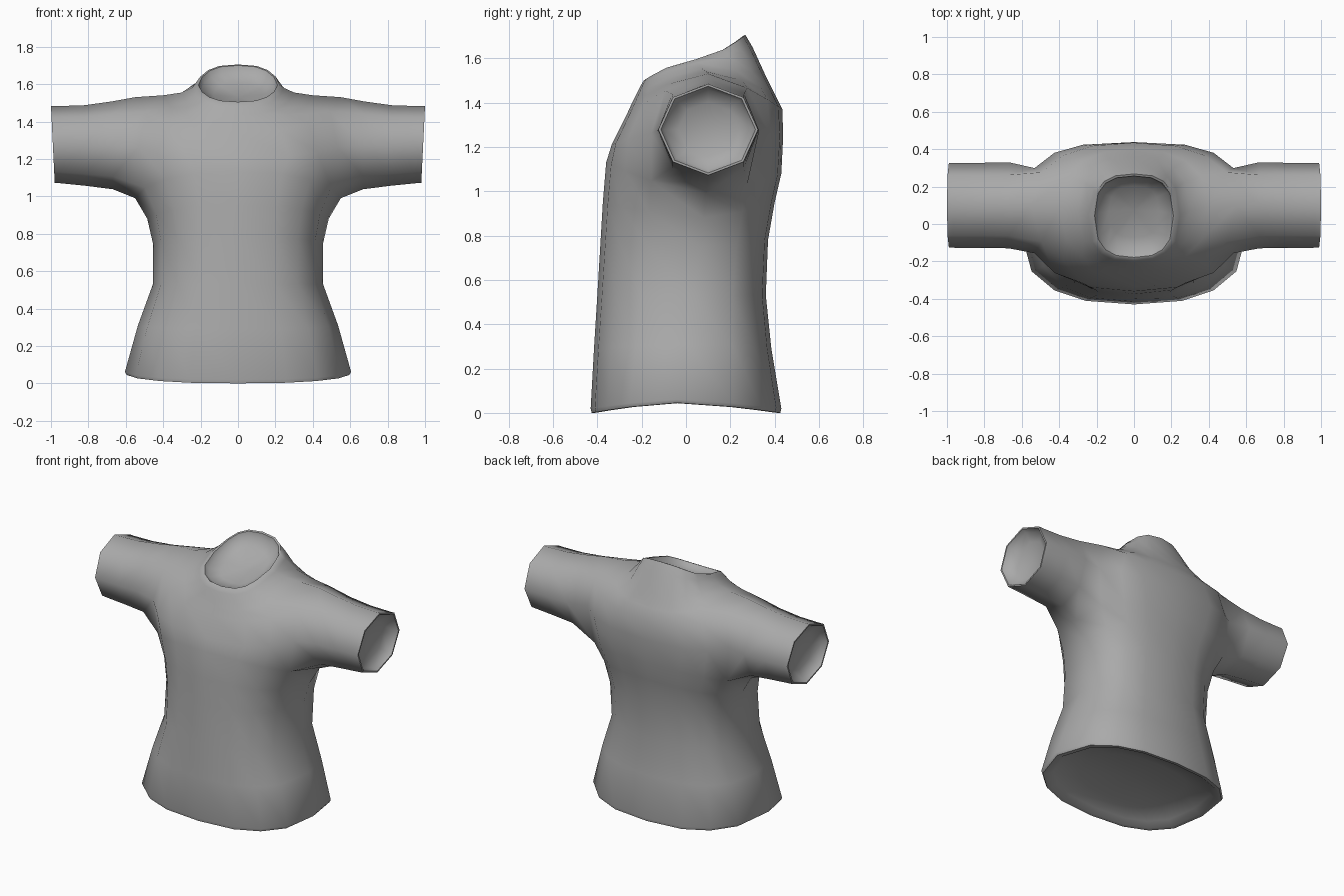
import bpy, bmesh
from math import sin, cos, radians, pi
from mathutils import Vector

if "Cube" in bpy.data.objects:
    bpy.data.objects.remove(bpy.data.objects["Cube"])

# Fabric colour
fabric = bpy.data.materials.new("grey fabric")
fabric.use_nodes = True
grey = (0.4, 0.4, 0.4, 1)
fabric.diffuse_color = grey
bsdf = fabric.node_tree.nodes["Principled BSDF"]
bsdf.inputs["Base Color"].default_value = grey
bsdf.inputs["Roughness"].default_value = 0.8

# Ring angles: tight at front and back, with wide side columns for the armholes
quarter = [0, 28, 50, 70, 90]
half = quarter + [180 - a for a in quarter[-2::-1]]
angles = [radians(a) for a in half + [a + 180 for a in half[1:-1]]]
COUNT = len(angles)

# Torso rings: side x, side y, side z, front y, front z, back y, back z, roundness
torso = [
    (0.595, -0.04, 0.045, -0.425, 0.0, 0.425, 0.0, 0.8),
    (0.605, -0.04, 0.06, -0.43, 0.02, 0.43, 0.02, 0.8),
    (0.535, 0.0, 0.31, -0.415, 0.29, 0.385, 0.29, 0.8),
    (0.455, 0.03, 0.53, -0.40, 0.53, 0.36, 0.53, 0.8),
    (0.455, 0.06, 0.75, -0.385, 0.78, 0.37, 0.78, 0.8),
    (0.485, 0.08, 0.88, -0.375, 0.95, 0.40, 0.95, 0.8),
    (0.55, 0.09, 0.99, -0.36, 1.13, 0.43, 1.08, 0.8),
    (0.58, 0.10, 1.30, -0.335, 1.21, 0.438, 1.24, 0.7),
    (0.55, 0.10, 1.53, -0.27, 1.34, 0.435, 1.37, 0.85),
    (0.40, 0.09, 1.54, -0.245, 1.395, 0.40, 1.44, 0.85),
    (0.30, 0.07, 1.555, -0.225, 1.435, 0.355, 1.53, 0.8),
    (0.245, 0.05, 1.58, -0.205, 1.475, 0.30, 1.65, 0.75),
    (0.222, 0.045, 1.595, -0.19, 1.50, 0.268, 1.705, 0.75),
]
HOLE = 6  # first of the two bands the armholes are cut from

bm = bmesh.new()


def power(value, exponent):
    return abs(value) ** exponent * (1 if value > 0 else -1)


def torso_ring(sx, sy, sz, fy, fz, by, bz, roundness):
    ring = []
    for a in angles:
        s = sin(a)
        end_y, end_z = (fy, fz) if s > 0 else (by, bz)
        x = sx * power(cos(a), roundness)
        y = sy + (end_y - sy) * abs(s) ** roundness
        z = sz + (end_z - sz) * abs(s) ** 1.2
        ring.append(bm.verts.new((x, y, z)))
    return ring


def bridge(lower, upper, skip=()):
    n = len(lower)
    for i in range(n):
        if i not in skip:
            j = (i + 1) % n
            bm.faces.new((lower[i], lower[j], upper[j], upper[i]))


# Thin rim and shallow hollow that closes an opening
def hollow(loop, inward):
    inward = Vector(inward).normalized()
    points = [v.co.copy() for v in loop]
    centre = sum(points, Vector()) / len(points)
    for scale, depth in ((0.95, 0), (0.88, 0.03), (0.6, 0.06)):
        ring = [bm.verts.new(centre.lerp(p, scale) + inward * depth) for p in points]
        bridge(loop, ring)
        loop = ring
    tip = bm.verts.new(centre + inward * 0.075)
    for i, v in enumerate(loop):
        bm.faces.new((v, loop[(i + 1) % len(loop)], tip))


# Torso with armholes left open
rings = [torso_ring(*row) for row in torso]
side_columns = (0, COUNT - 1, COUNT // 2, COUNT // 2 - 1)
for k in range(len(rings) - 1):
    bridge(rings[k], rings[k + 1],
           side_columns if k in (HOLE, HOLE + 1) else ())
hollow(rings[0], (0, 0, 1))
hollow(rings[-1], (0, 0.43, -0.9))

# Sleeves: x, centre z, y radius, z radius
sleeve = [(0.67, 1.273, 0.23, 0.235), (0.82, 1.272, 0.227, 0.215),
          (0.96, 1.276, 0.227, 0.206), (0.99, 1.278, 0.225, 0.206)]
low, mid, top = rings[HOLE:HOLE + 3]
for side, c in ((1, 0), (-1, COUNT // 2)):
    f, b = (c + side) % COUNT, (c - side) % COUNT
    loop = [top[c], top[f], mid[f], low[f], low[c], low[b], mid[b], top[b]]
    for x, cz, ry, rz in sleeve:
        ring = []
        for i in range(8):
            a = i * pi / 4
            lean = 0.01 * cos(a) * (x > 0.9)
            ring.append(bm.verts.new((side * (x + lean),
                                      0.10 - ry * sin(a), cz + rz * cos(a))))
        bridge(loop, ring)
        loop = ring
    hollow(loop, (-side, 0, 0))

bmesh.ops.delete(bm, geom=[v for v in bm.verts if not v.link_faces], context="VERTS")
bmesh.ops.recalc_face_normals(bm, faces=bm.faces)

mesh = bpy.data.meshes.new("shirt")
bm.to_mesh(mesh)
bm.free()
mesh.materials.append(fabric)
shirt = bpy.data.objects.new("shirt", mesh)
bpy.context.collection.objects.link(shirt)

# Smooth cloth with crisp rims
bpy.context.view_layer.objects.active = shirt
shirt.select_set(True)
bpy.ops.object.shade_smooth_by_angle(angle=radians(50))
